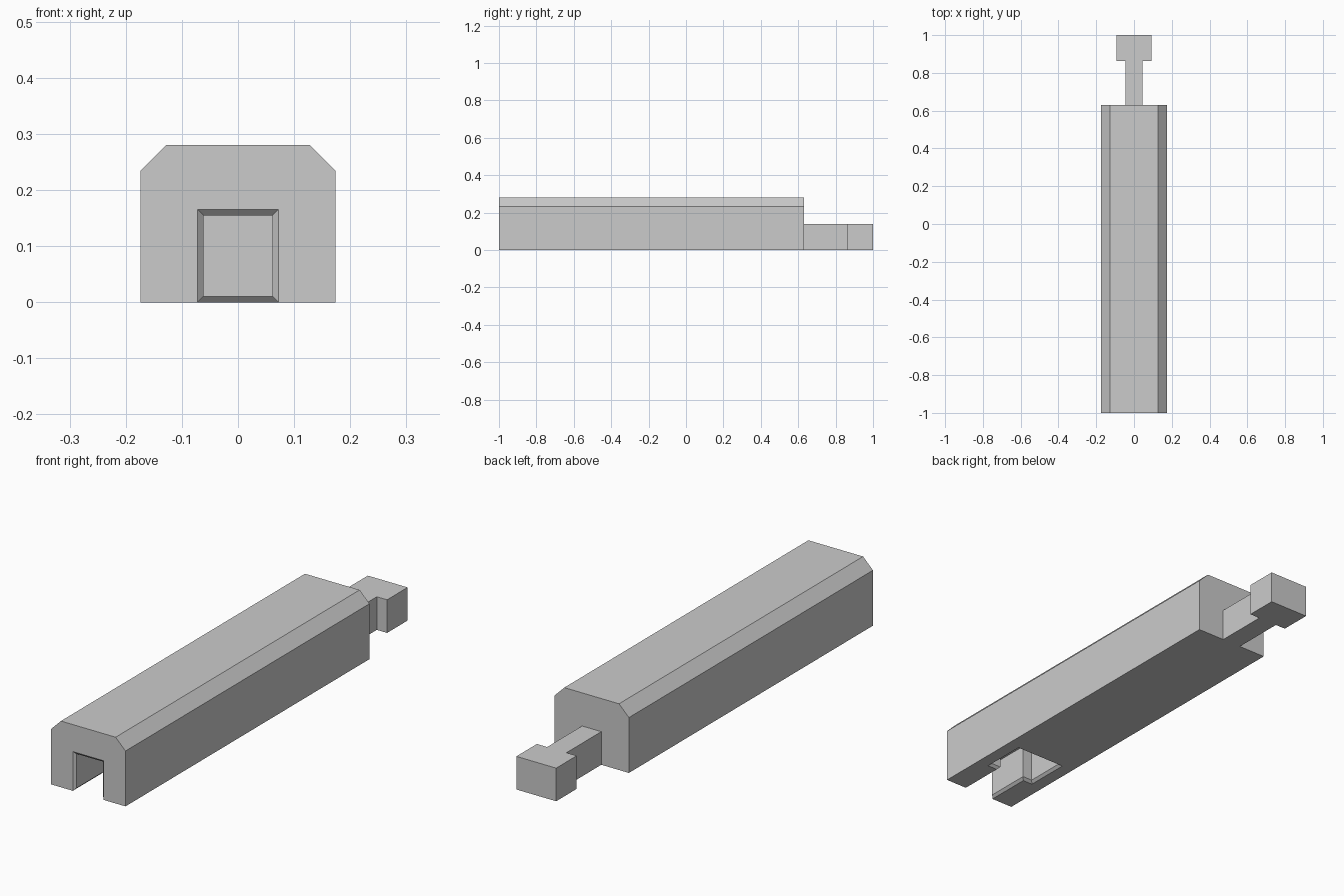
import bpy
import bmesh
from mathutils import Vector

cube = bpy.data.objects.get("Cube")
if cube:
    bpy.data.objects.remove(cube, do_unlink=True)

FRONT, BACK, TIP = -1.0, 0.63, 1.0
BEVEL = 0.0107

grey = bpy.data.materials.new("light grey")
grey.use_nodes = True
grey.diffuse_color = (0.6, 0.6, 0.6, 1)
grey.node_tree.nodes["Principled BSDF"].inputs["Base Color"].default_value = (0.6, 0.6, 0.6, 1)


def loft(name, start, end):
    """Solid between two matching outlines."""
    bm = bmesh.new()
    a = [bm.verts.new(p) for p in start]
    b = [bm.verts.new(p) for p in end]
    bm.faces.new(a)
    bm.faces.new(b)
    for i in range(len(a)):
        j = (i + 1) % len(a)
        bm.faces.new((a[i], a[j], b[j], b[i]))
    bmesh.ops.recalc_face_normals(bm, faces=bm.faces)
    mesh = bpy.data.meshes.new(name)
    bm.to_mesh(mesh)
    bm.free()
    mesh.materials.append(grey)
    obj = bpy.data.objects.new(name, mesh)
    bpy.context.collection.objects.link(obj)
    return obj


def mirrored(half):
    """Close a half outline across x = 0."""
    return half + [(-x, v) for x, v in reversed(half)]


def upright(outline, y):
    return [Vector((x, y, z)) for x, z in outline]


def level(outline, z):
    return [Vector((x, y, z)) for x, y in outline]


# Long body with chamfered top edges
section = mirrored([(0.174, 0), (0.174, 0.234), (0.128, 0.28)])
body = loft("body", upright(section, FRONT), upright(section, BACK))

# T-shaped connector at the back
tee = mirrored([(0.045, BACK), (0.045, 0.863), (0.093, 0.863), (0.093, TIP)])
loft("connector", level(tee, 0), level(tee, 0.14))


# Matching T-shaped socket at the front, open below and in front
def socket(grow):
    return mirrored([(0.0615 + grow, FRONT - 0.05), (0.0615 + grow, -0.79 - grow),
                     (0.108 + grow, -0.79 - grow), (0.108 + grow, -0.615 + grow)])


def mouth(grow):
    return mirrored([(0.0615 + grow, -0.05), (0.0615 + grow, 0.155 + grow)])


cutters = [
    loft("socket_cutter", level(socket(0), -0.05), level(socket(0), 0.155)),
    loft("lower_rim_cutter", level(socket(2 * BEVEL), -BEVEL), level(socket(0), BEVEL)),
    loft("mouth_rim_cutter", upright(mouth(2 * BEVEL), FRONT - BEVEL),
         upright(mouth(0), FRONT + BEVEL)),
]
for cutter in cutters:
    cutter.hide_render = True
    cutter.hide_set(True)
    cutter.display_type = 'WIRE'
    cut = body.modifiers.new(cutter.name, 'BOOLEAN')
    cut.operation = 'DIFFERENCE'
    cut.solver = 'EXACT'
    cut.object = cutter
